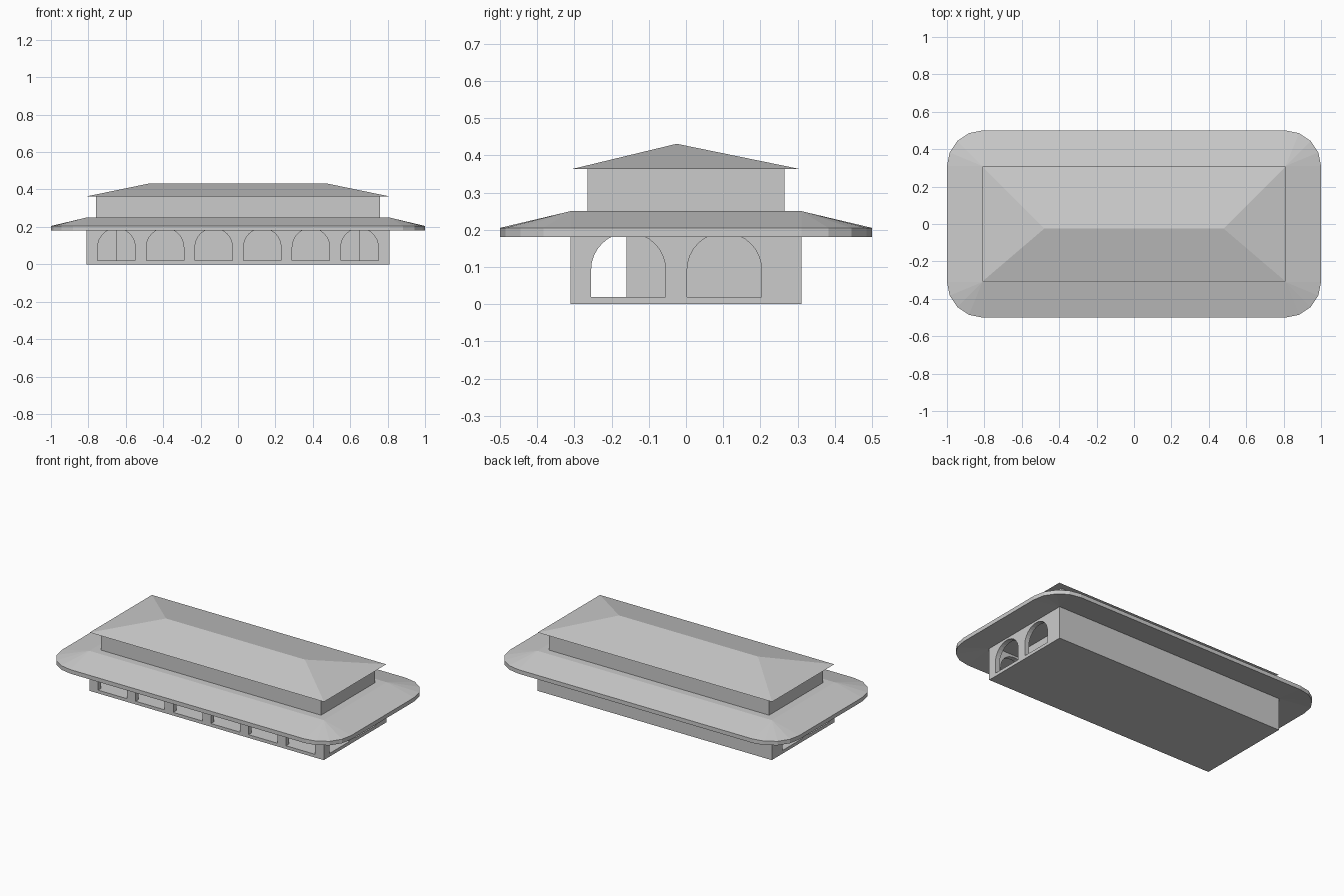
import bpy, bmesh, math
from mathutils import Matrix

cube = bpy.data.objects.get("Cube")
if cube:
    bpy.data.objects.remove(cube)

# Single plaster grey
grey = bpy.data.materials.new("plain_grey")
grey.use_nodes = True
colour = (0.6, 0.6, 0.6, 1)
grey.diffuse_color = colour
grey.node_tree.nodes["Principled BSDF"].inputs["Base Color"].default_value = colour

HX, HY = 0.81, 0.31          # half footprint
WALL = 0.03                  # wall thickness
FLOOR, CEILING = 0.02, 0.205


def add_object(name, mesh):
    obj = bpy.data.objects.new(name, mesh)
    bpy.context.scene.collection.objects.link(obj)
    mesh.materials.clear()
    mesh.materials.append(grey)
    return obj


def finish(name, bm):
    bmesh.ops.recalc_face_normals(bm, faces=bm.faces)
    mesh = bpy.data.meshes.new(name)
    bm.to_mesh(mesh)
    bm.free()
    return add_object(name, mesh)


def box(name, low, high):
    bm = bmesh.new()
    bmesh.ops.create_cube(bm, size=1)
    for v in bm.verts:
        v.co = [lo + (c + 0.5) * (hi - lo) for c, lo, hi in zip(v.co, low, high)]
    return finish(name, bm)


def arch(centre, half=0.1, spring=0.092, steps=16):
    """Round-headed opening outline."""
    points = [(centre - half, FLOOR), (centre + half, FLOOR)]
    for i in range(steps + 1):
        a = math.pi * i / steps
        points.append((centre + half * math.cos(a), spring + half * math.sin(a)))
    return points


def arcade(name, start, end, centres, matrix):
    """Wall panel with arched openings, extruded from a flat outline."""
    curve = bpy.data.curves.new(name, "CURVE")
    curve.dimensions = "2D"
    curve.fill_mode = "BOTH"
    curve.extrude = WALL / 2
    outline = [(start, 0), (end, 0), (end, CEILING), (start, CEILING)]
    for points in [outline] + [arch(c) for c in centres]:
        spline = curve.splines.new("POLY")
        spline.points.add(len(points) - 1)
        for p, (x, y) in zip(spline.points, points):
            p.co = (x, y, 0, 1)
        spline.use_cyclic_u = True
    helper = bpy.data.objects.new(name + "_outline", curve)
    bpy.context.scene.collection.objects.link(helper)
    bpy.context.view_layer.update()
    evaluated = helper.evaluated_get(bpy.context.evaluated_depsgraph_get())
    bm = bmesh.new()
    bm.from_mesh(evaluated.to_mesh())
    evaluated.to_mesh_clear()
    bpy.data.objects.remove(helper)
    bmesh.ops.remove_doubles(bm, verts=bm.verts, dist=0.0001)
    bm.transform(matrix)
    for f in bm.faces:
        f.smooth = False
        f.material_index = 0
    return finish(name, bm)


# Ground storey: arcades on the front and both ends, plain back
upright = Matrix.Rotation(math.pi / 2, 4, "X")
arcade("front_arcade", -HX, HX, [s * c for s in (-1, 1) for c in (0.13, 0.39, 0.65)],
       Matrix.Translation((0, -HY + WALL / 2, 0)) @ upright)
for side, sign in (("left", 1), ("right", -1)):
    arcade(side + "_arcade", -HY + WALL, HY, [-0.155, 0.103],
           Matrix.Translation((sign * (HX - WALL / 2), 0, 0))
           @ Matrix.Rotation(math.pi / 2, 4, "Z") @ upright)
box("back_wall", (-HX + WALL, HY - WALL, 0), (HX - WALL, HY, CEILING))
box("floor", (-HX + WALL, -HY + WALL, 0), (HX - WALL, HY - WALL, FLOOR))
box("inner_room", (-0.65, -0.16, FLOOR), (0.65, HY - WALL, CEILING))


# Wide lower roof with rounded corners
def rounded_ring(bm, radius, z, steps=4):
    ring = []
    for i, (sx, sy) in enumerate(((1, 1), (-1, 1), (-1, -1), (1, -1))):
        for k in range(steps + 1):
            a = math.pi / 2 * (i + k / steps)
            ring.append(bm.verts.new((sx * HX + radius * math.cos(a),
                                      sy * HY + radius * math.sin(a), z)))
    return ring


bm = bmesh.new()
rings = [rounded_ring(bm, r, z) for r, z in
         ((0, CEILING), (0.19, 0.18), (0.19, 0.205), (0, 0.25))]
for lower, upper in zip(rings, rings[1:]):
    for i in range(len(lower)):
        j = (i + 1) % len(lower)
        bm.faces.new((lower[i], lower[j], upper[j], upper[i]))
bm.faces.new(rings[0])
bm.faces.new(rings[-1])
bmesh.ops.remove_doubles(bm, verts=bm.verts, dist=0.0001)
finish("lower_roof", bm)

# Upper storey
box("upper_storey", (-0.76, -0.265, 0.25), (0.76, 0.265, 0.363))

# Hipped upper roof
bm = bmesh.new()
eaves = [bm.verts.new((sx * HX, sy * 0.307, 0.363))
         for sx, sy in ((-1, -1), (1, -1), (1, 1), (-1, 1))]
ridge = [bm.verts.new((x, -0.025, 0.431)) for x in (-0.48, 0.48)]
a, b, c, d = eaves
left_end, right_end = ridge
for face in ((a, b, right_end, left_end), (b, c, right_end),
             (c, d, left_end, right_end), (d, a, left_end), (d, c, b, a)):
    bm.faces.new(face)
finish("upper_roof", bm)
